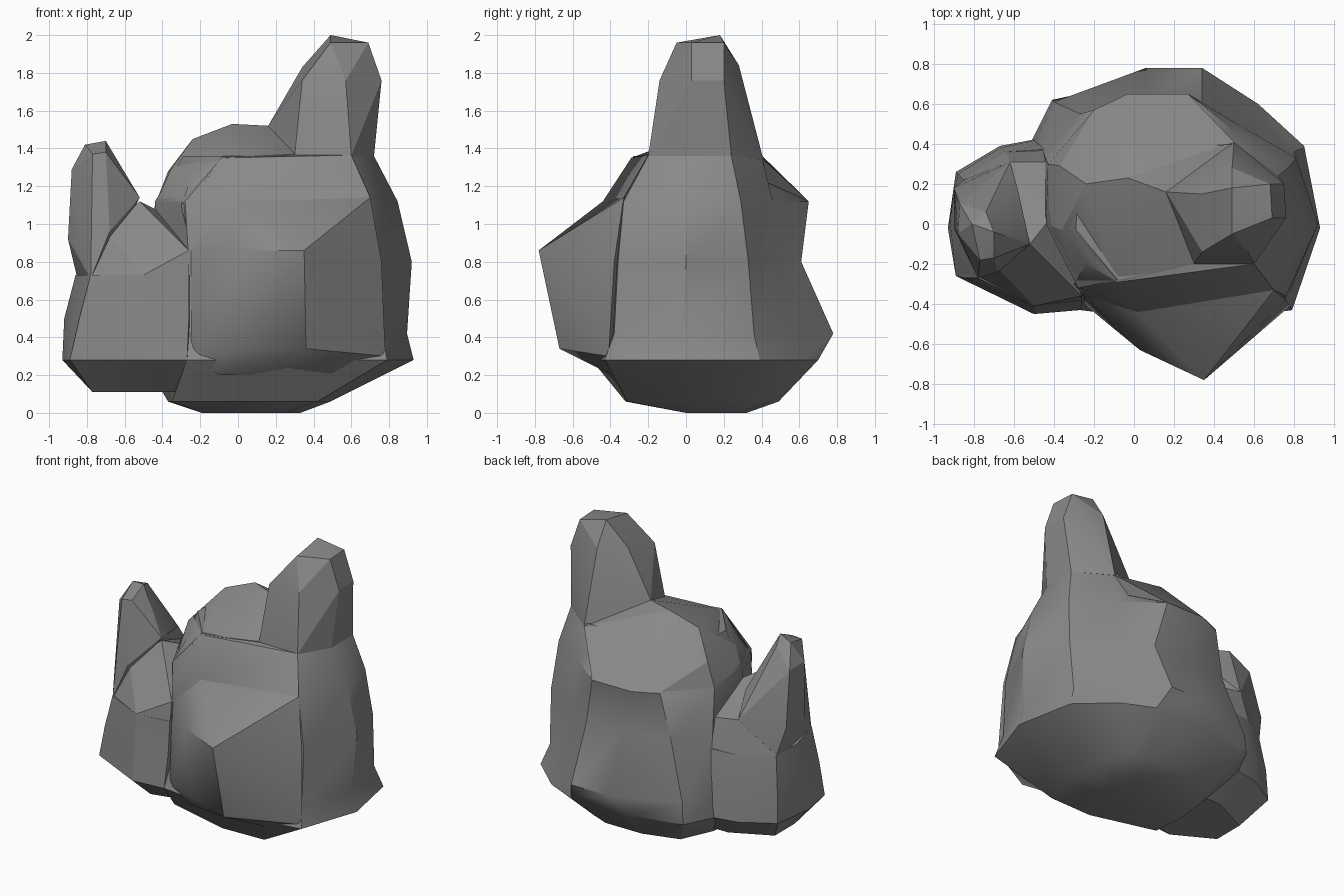
import bpy, bmesh, math

grey = bpy.data.materials.new("dark_stone")
grey.diffuse_color = (0.25, 0.25, 0.25, 1)


def finish(name, bm, angle):
    bmesh.ops.recalc_face_normals(bm, faces=bm.faces)
    mesh = bpy.data.meshes.new(name)
    bm.to_mesh(mesh)
    bm.free()
    mesh.materials.append(grey)
    ob = bpy.data.objects.new(name, mesh)
    bpy.context.collection.objects.link(ob)
    bpy.ops.object.select_all(action='DESELECT')
    ob.select_set(True)
    bpy.context.view_layer.objects.active = ob
    bpy.ops.object.shade_smooth_by_angle(angle=math.radians(angle))
    return ob


def loft(name, rings, angle=28):
    """Skin a stack of (z, outline) rings and cap both ends."""
    bm = bmesh.new()
    loops = [[bm.verts.new((x, y, z)) for x, y in pts] for z, pts in rings]
    for a, b in zip(loops, loops[1:]):
        n = len(a)
        for i in range(n):
            j = (i + 1) % n
            bm.faces.new((a[i], a[j], b[j], b[i]))
    bm.faces.new(loops[0][::-1])
    bm.faces.new(loops[-1])
    return finish(name, bm, angle)


def chunk(name, pts, angle=20):
    """Faceted stone: convex hull of a few corner points."""
    bm = bmesh.new()
    for p in pts:
        bm.verts.new(p)
    res = bmesh.ops.convex_hull(bm, input=bm.verts)
    junk = [v for v in res["geom_interior"] if isinstance(v, bmesh.types.BMVert)]
    bmesh.ops.delete(bm, geom=junk, context='VERTS')
    bmesh.ops.dissolve_limit(bm, angle_limit=math.radians(4),
                             verts=bm.verts, edges=bm.edges)
    return finish(name, bm, angle)


# Main rock, flared at the foot and tapering up
foot = [
    (0.00, [(-.19, .05), (.0, .0), (.25, .0), (.33, .05), (.33, .2),
            (.31, .28), (.25, .32), (.0, .32), (-.1, .3), (-.17, .25),
            (-.19, .15)]),
    (0.06, [(-.35, -.2), (.1, -.32), (.42, -.31), (.49, 0), (.47, .3),
            (.4, .44), (.28, .49), (0, .49), (-.25, .42), (-.35, .2),
            (-.37, 0)]),
    (0.28, [(-.27, -.43), (.3, -.5), (.79, -.43), (.93, -.02), (.85, .39),
            (.62, .6), (.4, .70), (-.04, .70), (-.41, .62), (-.52, .4),
            (-.5, 0)]),
]
sides = [
    (0.42, [(-.26, -.38), (.3, -.45), (.76, -.38), (.895, -.02), (.80, .36),
            (.58, .56), (.34, .78), (.06, .78), (-.4, .61), (-.5, .4),
            (-.46, 0)]),
    (0.80, [(-.26, -.36), (.3, -.42), (.76, -.36), (.92, 0), (.81, .33),
            (.53, .49), (.34, .61), (.06, .61), (-.27, .55), (-.45, .35),
            (-.44, 0)]),
    (1.12, [(-.28, -.32), (.25, -.36), (.7, -.33), (.845, 0), (.78, .29),
            (.51, .46), (.27, .65), (-.03, .65), (-.2, .57), (-.43, .3),
            (-.44, 0)]),
    (1.36, [(-.08, -.28), (.3, -.2), (.6, -.2), (.72, 0), (.72, .24),
            (.5, .4), (.25, .38), (-.03, .38), (-.17, .33), (-.28, .25),
            (-.29, -.03)]),
]
loft("main_rock", foot + sides, 32)

# Faceted top of the main rock
chunk("crown", [
    (-.08, -.29, 1.35), (.3, -.2, 1.37), (-.24, -.2, 1.27), (-.36, -.03, 1.28),
    (-.37, .29, 1.28), (-.24, .2, 1.45), (-.03, .23, 1.53), (.16, .16, 1.52),
    (.5, .41, 1.34), (.6, .1, 1.37), (-.2, .57, 1.13), (-.03, .65, 1.12),
    (.27, .65, 1.12), (-.44, 0, 1.1), (-.43, .3, 1.12), (-.28, -.31, 1.1)])

# Tall peak on the right
chunk("peak", [
    (.3, -.2, 1.36), (.6, -.2, 1.36), (.72, 0, 1.36), (.72, .24, 1.36),
    (.5, .41, 1.34), (.16, .16, 1.52),
    (.34, -.14, 1.76), (.57, -.14, 1.76), (.76, .03, 1.76), (.75, .2, 1.76),
    (.49, .28, 1.84), (.34, .15, 1.83),
    (.49, -.05, 1.96), (.69, .03, 1.96), (.68, .2, 1.96), (.49, .18, 2.0)])

# Wedge bulging out of the front, and the slope running up from it
chunk("front_bulge", [
    (.02, -.44, 1.12), (.03, -.63, .86), (.35, -.78, .86), (.36, -.67, .34),
    (.02, -.56, .34), (.7, -.33, 1.14), (.76, -.38, .8), (.78, -.41, .3),
    (-.25, -.36, .86), (-.25, -.4, .3), (-.1, -.39, .2), (.5, -.39, .2),
    (.3, -.2, 1.2)], 35)
chunk("front_slope", [
    (.02, -.44, 1.12), (-.08, -.29, 1.35), (.3, -.2, 1.365), (.6, -.2, 1.365),
    (.7, -.33, 1.14), (-.3, -.3, 1.1), (.3, -.1, 1.1), (-.24, -.2, 1.27),
    (-.25, -.36, .86), (.2, -.47, 1.05)], 35)

# Side boulder base
loft("side_boulder", [
    (0.11, [(-.77, -.1), (-.5, -.25), (-.3, -.2), (-.2, 0), (-.3, .25),
            (-.5, .25), (-.77, .12)]),
    (0.28, [(-.89, -.26), (-.5, -.45), (-.27, -.43), (-.2, 0), (-.35, .45),
            (-.67, .39), (-.89, .26)]),
    (0.50, [(-.84, -.27), (-.5, -.43), (-.26, -.4), (-.2, 0), (-.35, .42),
            (-.67, .38), (-.88, .25)]),
    (0.73, [(-.78, -.27), (-.5, -.41), (-.26, -.38), (-.2, 0), (-.35, .38),
            (-.64, .36), (-.85, .22)]),
])
# Outer bulge of the boulder
chunk("boulder_side", [
    (-.89, -.26, .28), (-.93, -.02, .28), (-.89, .26, .28), (-.92, .02, .5),
    (-.88, .25, .5), (-.84, -.27, .5), (-.77, -.1, .11), (-.77, .12, .11),
    (-.86, 0, .73), (-.85, .22, .73), (-.78, -.27, .73)])

# Shoulder and pointed top of the side boulder
chunk("side_shoulder", [
    (-.78, -.27, .71), (-.5, -.41, .73), (-.26, -.36, .86), (-.26, -.38, .7),
    (-.52, -.1, 1.12), (-.44, 0, 1.08), (-.43, .31, .92), (-.64, .36, .73),
    (-.86, .1, .71), (-.62, .31, .95), (-.7, -.2, .96), (-.3, 0, .8),
    (-.36, .37, .73), (-.85, .22, .73)])
chunk("side_spire", [
    (-.85, .1, .71), (-.85, .22, .72), (-.78, -.27, .71), (-.9, .18, .92),
    (-.9, -.02, .92), (-.68, -.24, .96), (-.52, -.1, 1.14), (-.58, .17, 1.1),
    (-.62, .31, .95), (-.87, .1, 1.28), (-.88, -.05, 1.29), (-.77, -.18, 1.37),
    (-.7, -.17, 1.38), (-.81, 0, 1.42), (-.7, -.04, 1.44), (-.74, .06, 1.40)])
